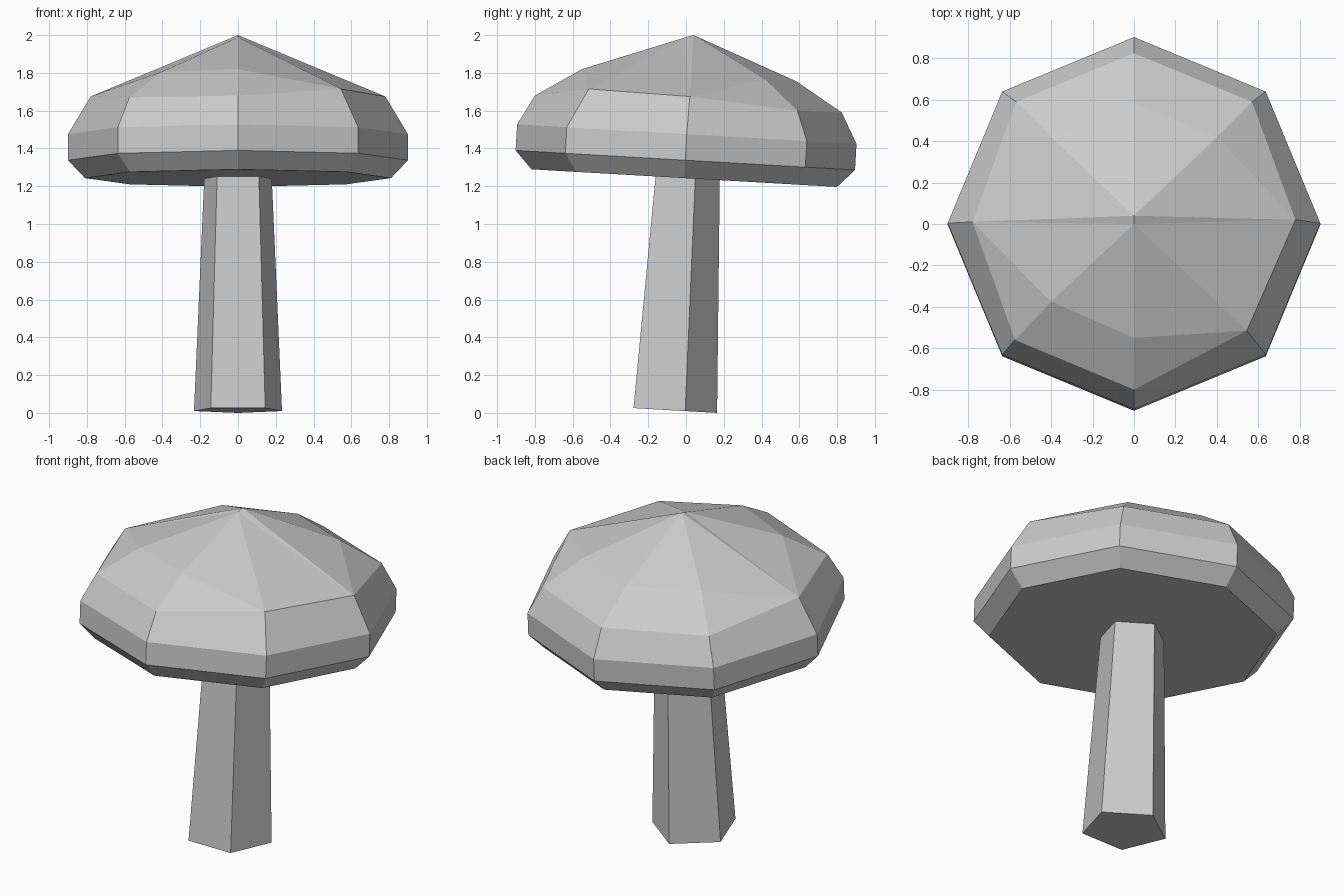
import bpy
import bmesh
import math
from mathutils import Matrix, Vector

start = bpy.data.objects.get("Cube")
if start:
    bpy.data.objects.remove(start, do_unlink=True)

grey = bpy.data.materials.new("light_grey")
grey.use_nodes = True
grey.diffuse_color = (0.6, 0.6, 0.6, 1)
grey.node_tree.nodes["Principled BSDF"].inputs["Base Color"].default_value = (0.6, 0.6, 0.6, 1)

# The whole mushroom leans slightly backwards
base = Vector((0, -0.08, 0.014))
lean = Matrix.Rotation(math.radians(-3.3), 3, 'X')


def ring(bm, sides, radius, height, start_angle=0.0):
    verts = []
    for i in range(sides):
        a = start_angle + math.tau * i / sides
        p = Vector((radius * math.cos(a), radius * math.sin(a), height))
        verts.append(bm.verts.new(base + lean @ p))
    return verts


def add_face(bm, *verts):
    unique = list(dict.fromkeys(verts))
    if len(unique) > 2:
        bm.faces.new(unique)


def bridge(bm, lower, upper):
    for i in range(len(lower)):
        j = (i + 1) % len(lower)
        add_face(bm, lower[i], lower[j], upper[j], upper[i])


def finish(bm, name):
    bmesh.ops.recalc_face_normals(bm, faces=bm.faces[:])
    mesh = bpy.data.meshes.new(name)
    bm.to_mesh(mesh)
    bm.free()
    mesh.materials.append(grey)
    obj = bpy.data.objects.new(name, mesh)
    bpy.context.collection.objects.link(obj)
    return obj


# Stem: tapered five-sided post
bm = bmesh.new()
foot = ring(bm, 5, 0.245, 0, math.pi / 2)
top = ring(bm, 5, 0.185, 1.3, math.pi / 2)
bridge(bm, foot, top)
add_face(bm, *foot)
add_face(bm, *top)
finish(bm, "stem")

# Cap: flat underside and eight-sided rim
bm = bmesh.new()
under = ring(bm, 8, 0.81, 1.231)
rim_low = ring(bm, 8, 0.9, 1.326)
rim_high = ring(bm, 8, 0.9, 1.464)
add_face(bm, *under)
bridge(bm, under, rim_low)
bridge(bm, rim_low, rim_high)

# Cap: uneven shoulder, counter-clockwise from +x
shoulder = [bm.verts.new(p) for p in (
    (0.78, 0.02, 1.675), (0.57, 0.59, 1.6), (0, 0.825, 1.59), (-0.57, 0.59, 1.6),
    (-0.78, 0.01, 1.675), (-0.575, -0.56, 1.67), (0, -0.8, 1.68), (0.545, -0.515, 1.715))]
bridge(bm, rim_high, shoulder)

# Cap: broken upper ring, reusing shoulder corners where it has none
crown = list(shoulder)
for i, p in ((1, (0.4, 0.42, 1.765)), (2, (0, 0.585, 1.755)), (3, (-0.4, 0.42, 1.765)),
             (5, (-0.4, -0.375, 1.807)), (6, (0, -0.55, 1.82))):
    crown[i] = bm.verts.new(p)
bridge(bm, shoulder, crown)

# Cap: short ridge at the peak
peak_back = bm.verts.new((0, 0.04, 2))
peak_front = bm.verts.new((0, 0, 1.989))
for i in range(8):
    peak = peak_back if i < 4 else peak_front
    add_face(bm, crown[i], crown[(i + 1) % 8], peak)
add_face(bm, crown[0], peak_back, peak_front)
add_face(bm, crown[4], peak_front, peak_back)
finish(bm, "cap")
